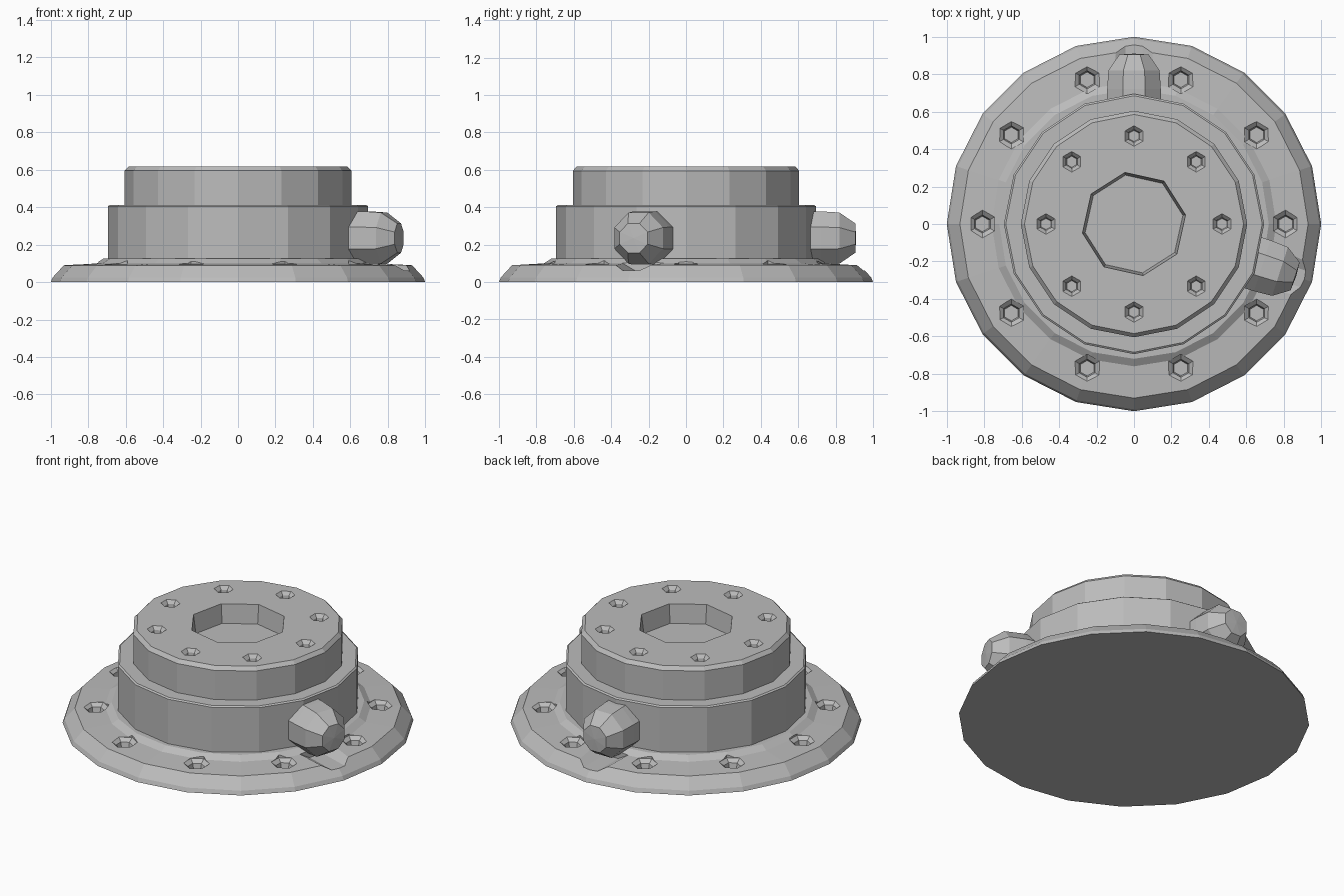
import bpy
import bmesh
from math import radians, pi, cos, sin
from mathutils import Matrix, Vector

cube = bpy.data.objects.get("Cube")
if cube:
    bpy.data.objects.remove(cube, do_unlink=True)

steel = bpy.data.materials.new("cast_grey")
steel.use_nodes = True
GREY = (0.5, 0.5, 0.5, 1)
steel.diffuse_color = GREY
steel.node_tree.nodes["Principled BSDF"].inputs["Base Color"].default_value = GREY


def add_lathe(bm, profile, sides, matrix=Matrix(), turn=0):
    """Revolve (radius, height) points around z, then place the result."""
    part = bmesh.new()
    spin_start = Matrix.Rotation(radians(turn), 3, "Z")
    verts = [part.verts.new(spin_start @ Vector((r, 0, z))) for r, z in profile]
    edges = [part.edges.new(pair) for pair in zip(verts, verts[1:])]
    bmesh.ops.spin(part, geom=verts + edges, cent=(0, 0, 0), axis=(0, 0, 1),
                   angle=2 * pi, steps=sides)
    bmesh.ops.remove_doubles(part, verts=part.verts, dist=0.0005)
    bmesh.ops.recalc_face_normals(part, faces=part.faces)
    part.transform(matrix)
    temp = bpy.data.meshes.new("temp")
    part.to_mesh(temp)
    part.free()
    bm.from_mesh(temp)
    bpy.data.meshes.remove(temp)


def make_object(name, bm):
    mesh = bpy.data.meshes.new(name)
    bm.to_mesh(mesh)
    bm.free()
    mesh.materials.append(steel)
    obj = bpy.data.objects.new(name, mesh)
    bpy.context.collection.objects.link(obj)
    return obj


def lathe(name, profile, sides, matrix=Matrix(), turn=0):
    bm = bmesh.new()
    add_lathe(bm, profile, sides, matrix, turn)
    return make_object(name, bm)


def cut(target, bm):
    """Subtract the geometry in bm from target and bake the result."""
    cutter = make_object("cutter", bm)
    cutter.hide_render = True
    mod = target.modifiers.new("cut", "BOOLEAN")
    mod.operation, mod.solver, mod.object = "DIFFERENCE", "EXACT", cutter
    graph = bpy.context.evaluated_depsgraph_get()
    baked = bpy.data.meshes.new_from_object(target.evaluated_get(graph))
    target.modifiers.clear()
    target.data = baked
    bpy.data.objects.remove(cutter, do_unlink=True)


def add_bolt_circle(bm, count, ring, size, top, depth):
    """Countersunk six-sided holes spaced evenly on a circle."""
    hole = [(0, -depth), (size * 0.55, -depth), (size * 0.65, -0.02),
            (size, 0), (size, 0.06), (0, 0.06)]
    for i in range(count):
        a = 2 * pi * i / count
        place = Matrix.Translation((ring * cos(a), ring * sin(a), top))
        add_lathe(bm, hole, 6, place, 30)


def port_matrix(angle):
    """Point local z outward at the given heading."""
    return (Matrix.Translation((0, 0, 0.235))
            @ Matrix.Rotation(radians(angle), 4, "Z")
            @ Matrix.Rotation(pi / 2, 4, "Y"))


PORTS = {"back_port": 90, "side_port": -18}

# Wide base flange with bolt holes and a relief under each port
base = lathe("base_flange", [(0, 0), (1, 0), (0.99, 0.025), (0.93, 0.09),
                             (0.76, 0.1), (0.72, 0.125), (0, 0.125)], 20)
holes = bmesh.new()
add_bolt_circle(holes, 10, 0.81, 0.075, 0.097, 0.05)
cut(base, holes)
for angle in PORTS.values():
    relief = bmesh.new()
    add_lathe(relief, [(0, 0.74), (0.18, 0.74), (0.18, 1.1), (0, 1.1)],
              12, port_matrix(angle), 15)
    cut(base, relief)

# Lower drum
lathe("lower_drum", [(0, 0.06), (0.695, 0.06), (0.695, 0.405),
                     (0.685, 0.412), (0, 0.412)], 16)

# Upper drum with a central recess and a ring of smaller holes
upper = lathe("upper_drum", [(0, 0.4), (0.605, 0.4), (0.605, 0.595),
                             (0.585, 0.617), (0, 0.617)], 16)
recess = bmesh.new()
add_lathe(recess, [(0, 0.5), (0.265, 0.5), (0.29, 0.7), (0, 0.7)], 8, turn=10)
add_bolt_circle(recess, 8, 0.47, 0.055, 0.617, 0.07)
cut(upper, recess)

# Blunt domed side ports
for name, angle in PORTS.items():
    lathe(name, [(0, 0.6), (0.155, 0.6), (0.155, 0.72), (0.148, 0.82),
                 (0.085, 0.905), (0, 0.91)], 8, port_matrix(angle), 22.5)
